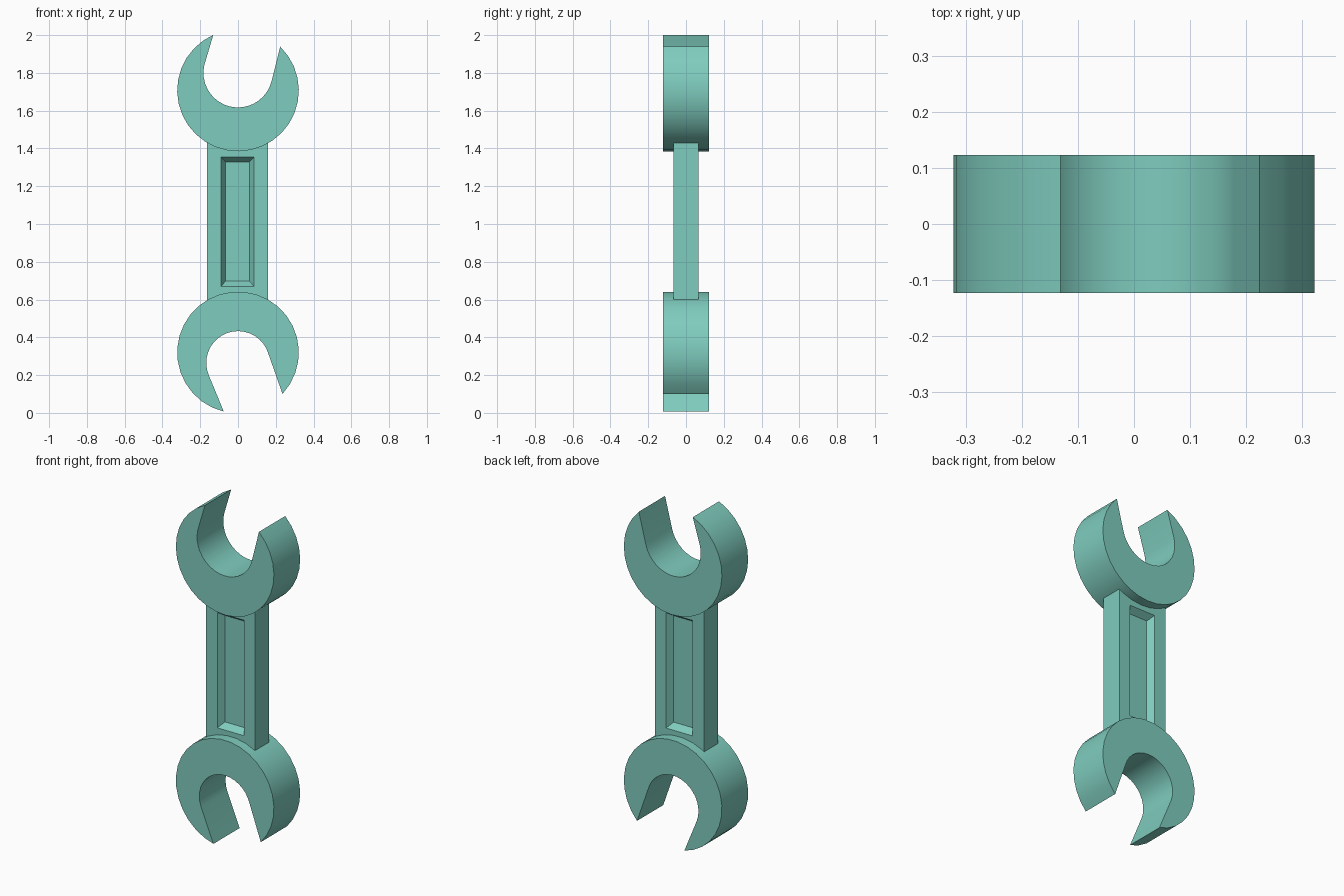
import bpy, bmesh, math

cube = bpy.data.objects.get("Cube")
if cube:
    bpy.data.objects.remove(cube, do_unlink=True)

teal = bpy.data.materials.new("soft_teal")
teal.use_nodes = True
colour = (0.212, 0.604, 0.514, 1)
teal.diffuse_color = colour
teal.node_tree.nodes["Principled BSDF"].inputs["Base Color"].default_value = colour


def loft(name, rings):
    """Join equal-length closed rings in order and cap both ends."""
    bm = bmesh.new()
    loops = [[bm.verts.new(p) for p in ring] for ring in rings]
    for a, b in zip(loops, loops[1:]):
        for i in range(len(a)):
            j = (i + 1) % len(a)
            bm.faces.new((a[i], a[j], b[j], b[i]))
    bm.faces.new(loops[0])
    bm.faces.new(loops[-1])
    bmesh.ops.recalc_face_normals(bm, faces=bm.faces)
    mesh = bpy.data.meshes.new(name)
    bm.to_mesh(mesh)
    bm.free()
    mesh.materials.append(teal)
    obj = bpy.data.objects.new(name, mesh)
    bpy.context.collection.objects.link(obj)
    return obj


def arc(z, radius, start, end, steps):
    angles = [math.radians(start + (end - start) * i / steps) for i in range(steps + 1)]
    return [(radius * math.cos(a), z + radius * math.sin(a)) for a in angles]


def jaw(name, outer, inner):
    """Open ring: outer rim one way round, then the mouth back again."""
    outline = arc(*outer) + arc(*inner)
    obj = loft(name, [[(x, y, z) for x, z in outline] for y in (-0.123, 0.123)])
    bpy.ops.object.select_all(action="DESELECT")
    bpy.context.view_layer.objects.active = obj
    obj.select_set(True)
    bpy.ops.object.shade_smooth_by_angle(angle=math.radians(30))


# Two open jaws with slanted mouths
jaw("upper_jaw", (1.707, 0.322, 114, 406, 26), (1.80, 0.183, 347, 167, 18))
jaw("lower_jaw", (0.32, 0.322, -43, 256.5, 26), (0.265, 0.168, 202, 16, 18))


# Handle with a bevelled recess in the front and back
def rectangle(x0, x1, z0, z1, y):
    return [(x0, y, z0), (x1, y, z0), (x1, y, z1), (x0, y, z1)]


body = (-0.165, 0.158, 0.55, 1.48)
rim = (-0.09, 0.085, 0.67, 1.355)
floor = (-0.066, 0.061, 0.697, 1.329)
sections = [(floor, 0.028), (rim, 0.066), (body, 0.066)]
front = [rectangle(*r, -y) for r, y in sections]
back = [rectangle(*r, y) for r, y in reversed(sections)]
loft("handle", front + back)
